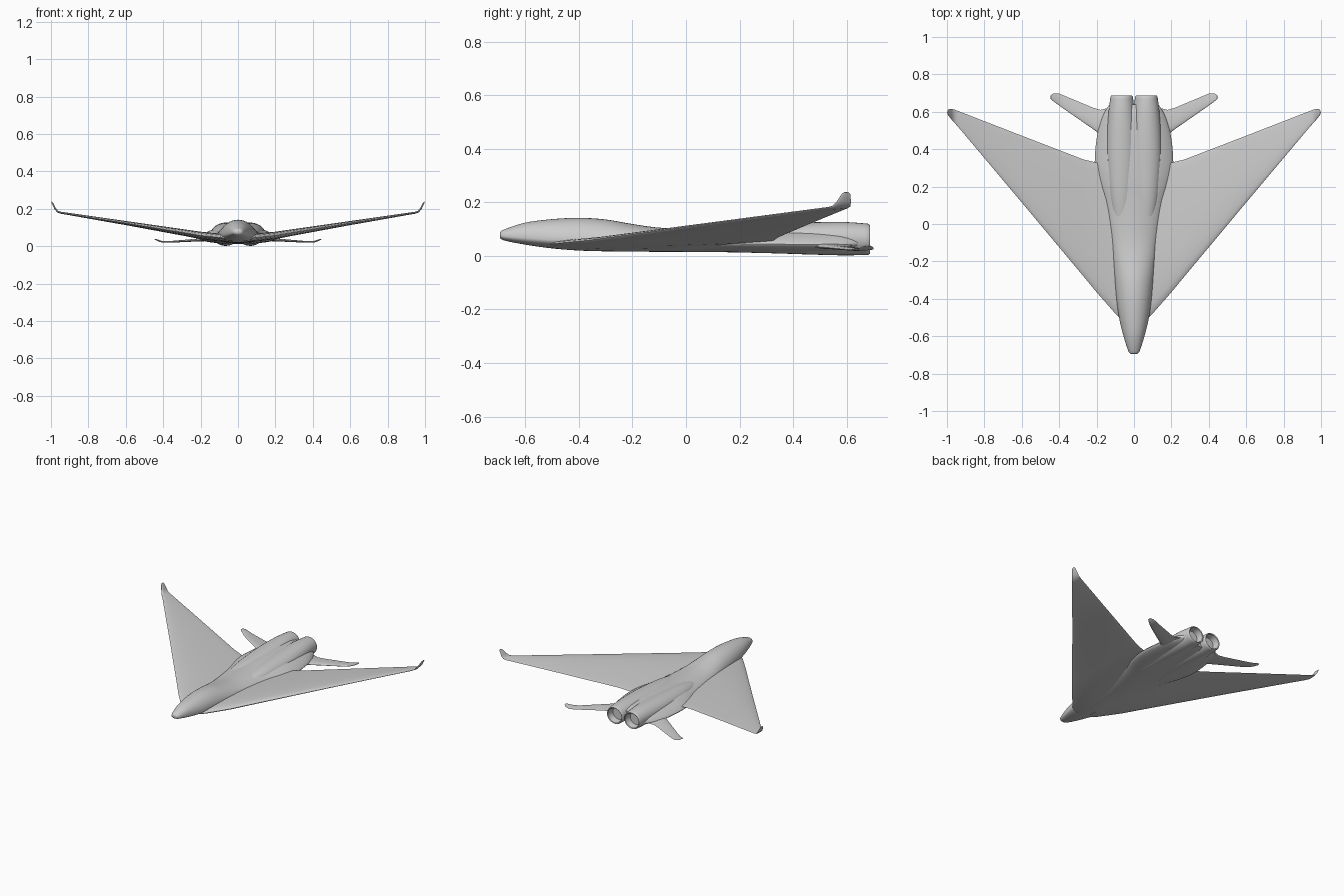
import bpy, bmesh, math
from mathutils import Vector


def smooth_rows(rows, steps=4):
    """Catmull-Rom resampling of station rows."""
    out = []
    for i in range(len(rows) - 1):
        p0, p1 = Vector(rows[max(i - 1, 0)]), Vector(rows[i])
        p2, p3 = Vector(rows[i + 1]), Vector(rows[min(i + 2, len(rows) - 1)])
        for k in range(steps):
            t = k / steps
            out.append(0.5 * (2 * p1 + (p2 - p0) * t + (2 * p0 - 5 * p1 + 4 * p2 - p3) * t * t
                              + (3 * p1 - p0 - 3 * p2 + p3) * t ** 3))
    out.append(Vector(rows[-1]))
    return out


def loft(name, rings, mirror=False, angle=40):
    bm = bmesh.new()
    loops = [[bm.verts.new(p) for p in r] for r in rings]
    n = len(loops[0])
    for a, b in zip(loops, loops[1:]):
        for i in range(n):
            j = (i + 1) % n
            bm.faces.new((a[i], a[j], b[j], b[i]))
    bm.faces.new(loops[0])
    bm.faces.new(loops[-1])
    bmesh.ops.recalc_face_normals(bm, faces=bm.faces)
    me = bpy.data.meshes.new(name)
    bm.to_mesh(me)
    bm.free()
    ob = bpy.data.objects.new(name, me)
    bpy.context.collection.objects.link(ob)
    if mirror:
        ob.modifiers.new("mirror", 'MIRROR')
    bpy.ops.object.select_all(action='DESELECT')
    ob.select_set(True)
    bpy.context.view_layer.objects.active = ob
    bpy.ops.object.shade_smooth_by_angle(angle=math.radians(angle))
    return ob


def body_ring(y, w, top, bottom, mid, power, n=40):
    """Cross-section with a rounded or blade-like side edge."""
    ring = []
    for i in range(n):
        a = 2 * math.pi * i / n
        s, c = math.sin(a), math.cos(a)
        h = (top - mid) if s > 0 else (mid - bottom)
        p = power if s > 0 else min(power, 1.0)
        ring.append((w * c, y, mid + math.copysign(abs(s) ** p, s) * h))
    return ring


def foil_ring(x, z, lead, trail, thick, cant, n=24):
    """Wing section: round leading edge, thin trailing edge, tilted by cant degrees."""
    ring = []
    ca, sa = math.cos(math.radians(cant)), math.sin(math.radians(cant))
    for i in range(n):
        a = 2 * math.pi * i / n
        c = (1 - math.cos(a)) / 2
        h = thick / 2 * math.sin(a) * (1.3 - 0.9 * c)
        ring.append((x - h * sa, lead + (trail - lead) * c, z + h * ca))
    return ring


# Fuselage: y, half width, top, bottom, widest height, side power
fuselage = [
    (-0.695, 0.015, 0.086, 0.070, 0.077, 0.9),
    (-0.68, 0.030, 0.098, 0.058, 0.074, 0.9),
    (-0.60, 0.056, 0.124, 0.042, 0.068, 0.9),
    (-0.50, 0.080, 0.137, 0.028, 0.060, 1.0),
    (-0.40, 0.094, 0.142, 0.020, 0.058, 1.1),
    (-0.30, 0.103, 0.136, 0.017, 0.058, 1.2),
    (-0.20, 0.112, 0.119, 0.016, 0.056, 1.2),
    (-0.08, 0.125, 0.104, 0.015, 0.052, 1.2),
    (0.10, 0.155, 0.104, 0.014, 0.048, 1.3),
    (0.22, 0.192, 0.109, 0.013, 0.045, 1.4),
    (0.33, 0.210, 0.112, 0.012, 0.044, 1.5),
    (0.48, 0.196, 0.112, 0.012, 0.042, 1.5),
    (0.58, 0.166, 0.108, 0.013, 0.042, 1.4),
    (0.64, 0.130, 0.095, 0.020, 0.046, 1.2),
]
loft("fuselage", [body_ring(*r) for r in smooth_rows(fuselage)])

# Twin engines with hollow nozzles: y, x radius, z radius, centre height
outer = smooth_rows([
    (0.00, 0.035, 0.025, 0.062), (0.15, 0.065, 0.046, 0.062), (0.35, 0.080, 0.056, 0.065),
    (0.50, 0.078, 0.061, 0.065), (0.60, 0.070, 0.062, 0.064), (0.68, 0.060, 0.058, 0.062)])
inner = [(0.686, 0.056, 0.054, 0.062), (0.682, 0.051, 0.049, 0.062), (0.64, 0.043, 0.042, 0.062)]
rings = []
for y, rx, rz, z in [tuple(r) for r in outer] + inner:
    rings.append([(0.066 + rx * math.cos(2 * math.pi * i / 32), y,
                   z + rz * math.sin(2 * math.pi * i / 32)) for i in range(32)])
loft("engine", rings, mirror=True)

# Delta wings ending in canted winglets: x, z, lead y, trail y, thickness, cant
wing = [
    (0.03, 0.042, -0.54, 0.31, 0.046, 3),
    (0.09, 0.046, -0.49, 0.32, 0.045, 7),
    (0.20, 0.058, -0.365, 0.328, 0.042, 8),
    (0.27, 0.070, -0.28, 0.345, 0.038, 8),
    (0.60, 0.124, 0.115, 0.472, 0.023, 8),
    (0.945, 0.179, 0.525, 0.606, 0.011, 10),
    (0.964, 0.185, 0.545, 0.613, 0.011, 40),
    (0.978, 0.202, 0.562, 0.616, 0.010, 65),
    (0.992, 0.230, 0.580, 0.613, 0.008, 65),
    (0.997, 0.238, 0.590, 0.606, 0.004, 65),
]
loft("wing", [foil_ring(*r) for r in wing], mirror=True)

# Tail fins, drooping with upturned tips
tail = [
    (0.10, 0.044, 0.43, 0.63, 0.026, -3),
    (0.18, 0.036, 0.478, 0.610, 0.020, -5),
    (0.22, 0.033, 0.508, 0.622, 0.016, -4),
    (0.37, 0.023, 0.612, 0.685, 0.009, -2),
    (0.405, 0.024, 0.637, 0.699, 0.009, 12),
    (0.430, 0.032, 0.655, 0.699, 0.009, 25),
    (0.445, 0.038, 0.668, 0.688, 0.005, 25),
]
loft("tail_fin", [foil_ring(*r) for r in tail], mirror=True)
